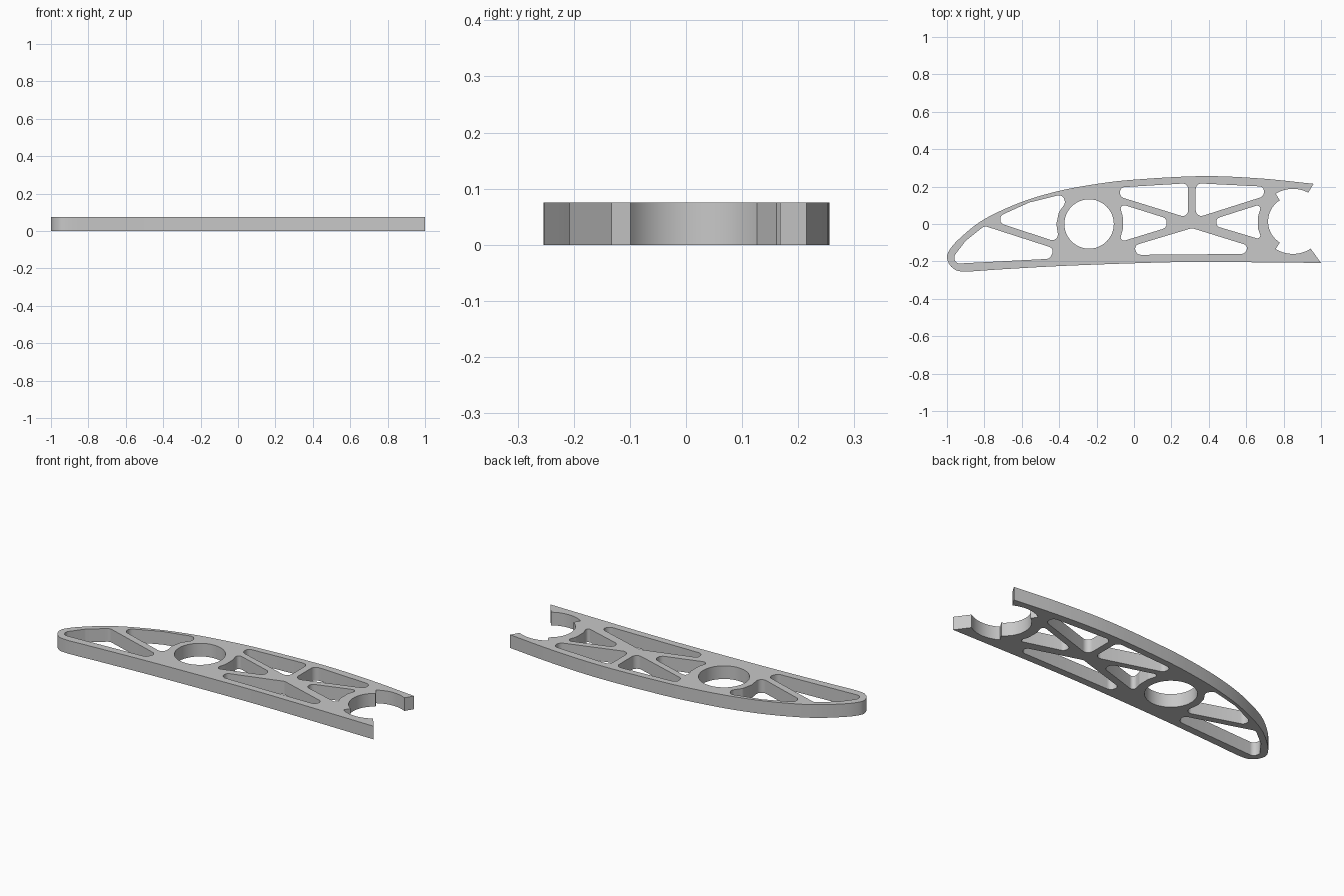
import bpy
from math import tan, cos, sin, radians
from mathutils import Vector

THICK = 0.075

cube = bpy.data.objects.get("Cube")
if cube:
    bpy.data.objects.remove(cube, do_unlink=True)


def arc(cx, cy, r, a0, a1, n):
    """Points on an arc, angles in degrees."""
    steps = [radians(a0 + (a1 - a0) * i / n) for i in range(n + 1)]
    return [Vector((cx + r * cos(a), cy + r * sin(a))) for a in steps]


def smooth_path(pts, n=6):
    """Catmull-Rom curve through the points."""
    p = [Vector(q) for q in pts]
    p = [2 * p[0] - p[1]] + p + [2 * p[-1] - p[-2]]
    out = []
    for a, b, c, d in zip(p, p[1:], p[2:], p[3:]):
        for i in range(n):
            t = i / n
            out.append(0.5 * (2 * b + (c - a) * t + (2 * a - 5 * b + 4 * c - d) * t * t
                              + (3 * b - a - 3 * c + d) * t ** 3))
    return out + [p[-2]]


def rounded(pts, radius=0.03, n=6):
    """Polygon with filleted corners."""
    p = [Vector(q) for q in pts]
    out = []
    for i, b in enumerate(p):
        ea, ec = p[i - 1] - b, p[(i + 1) % len(p)] - b
        da, dc = ea.normalized(), ec.normalized()
        half = da.angle(dc) / 2
        t = min(radius / tan(half), 0.48 * ea.length, 0.48 * ec.length)
        r = t * tan(half)
        centre = b + (da + dc).normalized() * t / cos(half)
        va = (b + da * t - centre).normalized()
        vc = (b + dc * t - centre).normalized()
        out += [centre + va.slerp(vc, k / n) * r for k in range(n + 1)]
    return out


# Outer skin, from the upper trailing corner around the nose to the lower one
skin = smooth_path([
    (0.96, 0.215), (0.67, 0.244), (0.36, 0.256), (0.0, 0.237), (-0.2, 0.214),
    (-0.4, 0.177), (-0.6, 0.118), (-0.8, 0.026), (-0.93, -0.075), (-0.99, -0.145),
    (-0.998, -0.19), (-0.97, -0.235), (-0.91, -0.254), (-0.72, -0.243),
    (-0.4, -0.225), (0.0, -0.21), (0.35, -0.203), (1.0, -0.208)])

# Stepped round socket at the trailing edge
sx, sy = 0.85, 0.014
socket = (arc(sx, sy, 0.174, 303, 238, 14) + arc(sx, sy, 0.133, 238, 122, 24)
          + arc(sx, sy, 0.174, 122, 62, 14))

# Spar hole and lightening pockets
holes = [
    arc(-0.24, 0, 0.132, 0, 352.5, 47),
    rounded([(-0.80, -0.01), (-0.425, -0.131), (-0.45, -0.186), (-0.95, -0.212),
             (-0.965, -0.175), (-0.90, -0.09)]),
    rounded([(-0.715, 0.045), (-0.715, 0.003), (-0.40, -0.10), (-0.415, 0.0),
             (-0.402, 0.062), (-0.365, 0.115), (-0.385, 0.158), (-0.56, 0.115)]),
    rounded([(-0.075, 0.196), (0.29, 0.218), (0.29, 0.032), (-0.075, 0.145)]),
    rounded([(0.33, 0.218), (0.695, 0.2), (0.695, 0.148), (0.33, 0.032)]),
    rounded([(-0.08, 0.11), (0.175, 0.03), (0.175, -0.02), (-0.08, -0.098),
             (-0.06, -0.03), (-0.06, 0.04)]),
    rounded([(0.44, 0.03), (0.685, 0.108), (0.663, 0.04), (0.663, -0.025),
             (0.685, -0.085), (0.44, -0.012)]),
    rounded([(0.0, -0.115), (0.31, -0.022), (0.61, -0.115), (0.595, -0.16),
             (0.015, -0.165)]),
]

# Filled, extruded profile
curve = bpy.data.curves.new("wing_rib", "CURVE")
curve.dimensions = "2D"
curve.fill_mode = "BOTH"
curve.extrude = THICK / 2
for loop in [skin + socket] + holes:
    spline = curve.splines.new("POLY")
    spline.points.add(len(loop) - 1)
    for pt, co in zip(spline.points, loop):
        pt.co = (co.x, co.y, 0, 1)
    spline.use_cyclic_u = True

rib = bpy.data.objects.new("wing_rib", curve)
bpy.context.collection.objects.link(rib)
bpy.ops.object.select_all(action="DESELECT")
rib.select_set(True)
bpy.context.view_layer.objects.active = rib
bpy.ops.object.convert(target="MESH")
rib = bpy.context.object

# Weld caps to walls, stand on the ground
bpy.ops.object.mode_set(mode="EDIT")
bpy.ops.mesh.select_all(action="SELECT")
bpy.ops.mesh.remove_doubles(threshold=0.0002)
bpy.ops.mesh.normals_make_consistent(inside=False)
bpy.ops.object.mode_set(mode="OBJECT")
for v in rib.data.vertices:
    v.co.z += THICK / 2
bpy.ops.object.shade_smooth_by_angle(angle=radians(30))

grey = bpy.data.materials.new("plain_grey")
grey.use_nodes = True
colour = (0.58, 0.58, 0.58, 1)
grey.diffuse_color = colour
grey.node_tree.nodes["Principled BSDF"].inputs["Base Color"].default_value = colour
rib.data.materials.clear()
rib.data.materials.append(grey)
